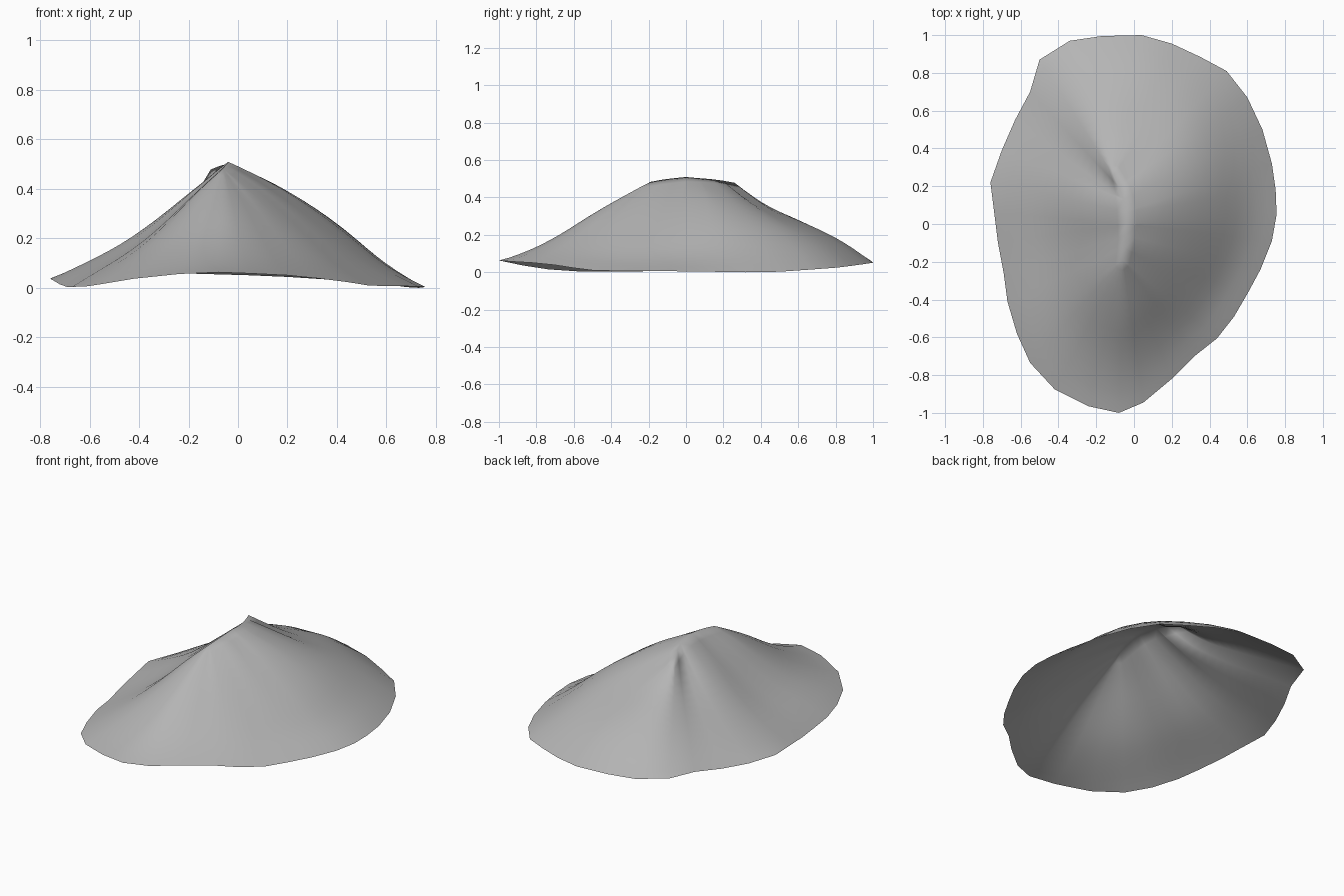
import bpy, bmesh, math

if "Cube" in bpy.data.objects:
    bpy.data.objects.remove(bpy.data.objects["Cube"])

# Outline of the shell seen from above (counter-clockwise)
RIM = [(.755, .05), (.75, .18), (.73, .32), (.68, .5), (.6, .67), (.49, .81), (.35, .885),
       (.2, .955), (.04, 1.0), (-.17, .995), (-.34, .97), (-.5, .87), (-.55, .7), (-.63, .55),
       (-.7, .39), (-.76, .22), (-.74, .06), (-.72, -.1), (-.69, -.26), (-.67, -.41),
       (-.62, -.58), (-.55, -.735), (-.42, -.875), (-.24, -.965), (-.08, -1.0), (.05, -.945),
       (.2, -.82), (.32, -.7), (.44, -.605), (.53, -.49), (.6, -.37), (.67, -.24), (.73, -.09)]

# Summit crest, from front to back
CREST = [(-.06, -.19, .49), (-.05, -.125, .502), (-.042, -.06, .51), (-.04, 0, .516),
         (-.042, .065, .51), (-.055, .13, .505), (-.08, .195, .497), (-.11, .26, .485)]

# Ridge and gully profiles: angle, heights at 20/40/60/80/100 % from crest to rim
PROFILES = [(0, .44, .34, .22, .09, .012), (30, .45, .37, .265, .13, .005),
            (60, .39, .31, .24, .15, .035), (80, .375, .295, .235, .165, .055),
            (100, .378, .317, .247, .16, .065), (118, .36, .28, .21, .145, .08),
            (145, .37, .27, .19, .12, .04), (162, .41, .29, .185, .108, .045),
            (200, .39, .265, .16, .083, .01), (230, .385, .27, .17, .09, .012),
            (255, .40, .295, .195, .12, .06), (268, .405, .315, .21, .125, .07),
            (290, .40, .31, .21, .125, .055), (320, .41, .305, .19, .08, .015)]
RINGS = 15


def profile_at(angle):
    """Blend the two neighbouring profiles around the peak."""
    n = len(PROFILES)
    for i in range(n):
        a, b = PROFILES[i], PROFILES[(i + 1) % n]
        span = (b[0] - a[0]) % 360
        off = (angle - a[0]) % 360
        if off < span:
            f = off / span
            return [p + (q - p) * f for p, q in zip(a[1:], b[1:])]


def height(h, t):
    """Smooth curve through the heights of one profile."""
    s = t * (len(h) - 1)
    i = min(int(s), len(h) - 2)
    f = s - i
    p1, p2 = h[i], h[i + 1]
    p0 = h[i - 1] if i else 2 * p1 - p2
    p3 = h[i + 2] if i + 2 < len(h) else 2 * p2 - p1
    return p1 + .5 * f * (p2 - p0 + f * (2*p0 - 5*p1 + 4*p2 - p3 + f * (3*(p1 - p2) + p3 - p0)))


# Open mountain shell: spokes run from the crest down to the rim
bm = bmesh.new()
crest = [bm.verts.new(c) for c in CREST]
spokes = []
for x, y in RIM:
    top = min(crest, key=lambda v: abs(v.co.y - .28 * y))
    h = [top.co.z] + profile_at(math.degrees(math.atan2(y, x + .04)) % 360)
    spoke = [top]
    for k in range(1, RINGS + 1):
        t = k / RINGS
        spoke.append(bm.verts.new((top.co.x + (x - top.co.x) * t,
                                   top.co.y + (y - top.co.y) * t, height(h, t))))
    spokes.append(spoke)
for i, a in enumerate(spokes):
    b = spokes[(i + 1) % len(spokes)]
    for k in range(RINGS):
        ring = (a[k], a[k + 1], b[k + 1], b[k])
        bm.faces.new(ring if a[k] != b[k] else ring[:3])

# Soften the slopes between crest and rim
slopes = [v for s in spokes for v in s[2:-1]]
for _ in range(3):
    bmesh.ops.smooth_vert(bm, verts=slopes, factor=.5, use_axis_z=True)
low = min(v.co.z for v in bm.verts)
for v in bm.verts:
    v.co.z -= low
for f in bm.faces:
    f.smooth = True

mesh = bpy.data.meshes.new("mountain")
bm.to_mesh(mesh)
bm.free()
stone = bpy.data.materials.new("stone_grey")
stone.diffuse_color = (.46, .46, .46, 1)
stone.use_nodes = True
stone.node_tree.nodes["Principled BSDF"].inputs["Base Color"].default_value = stone.diffuse_color
mesh.materials.append(stone)
bpy.context.collection.objects.link(bpy.data.objects.new("mountain", mesh))
